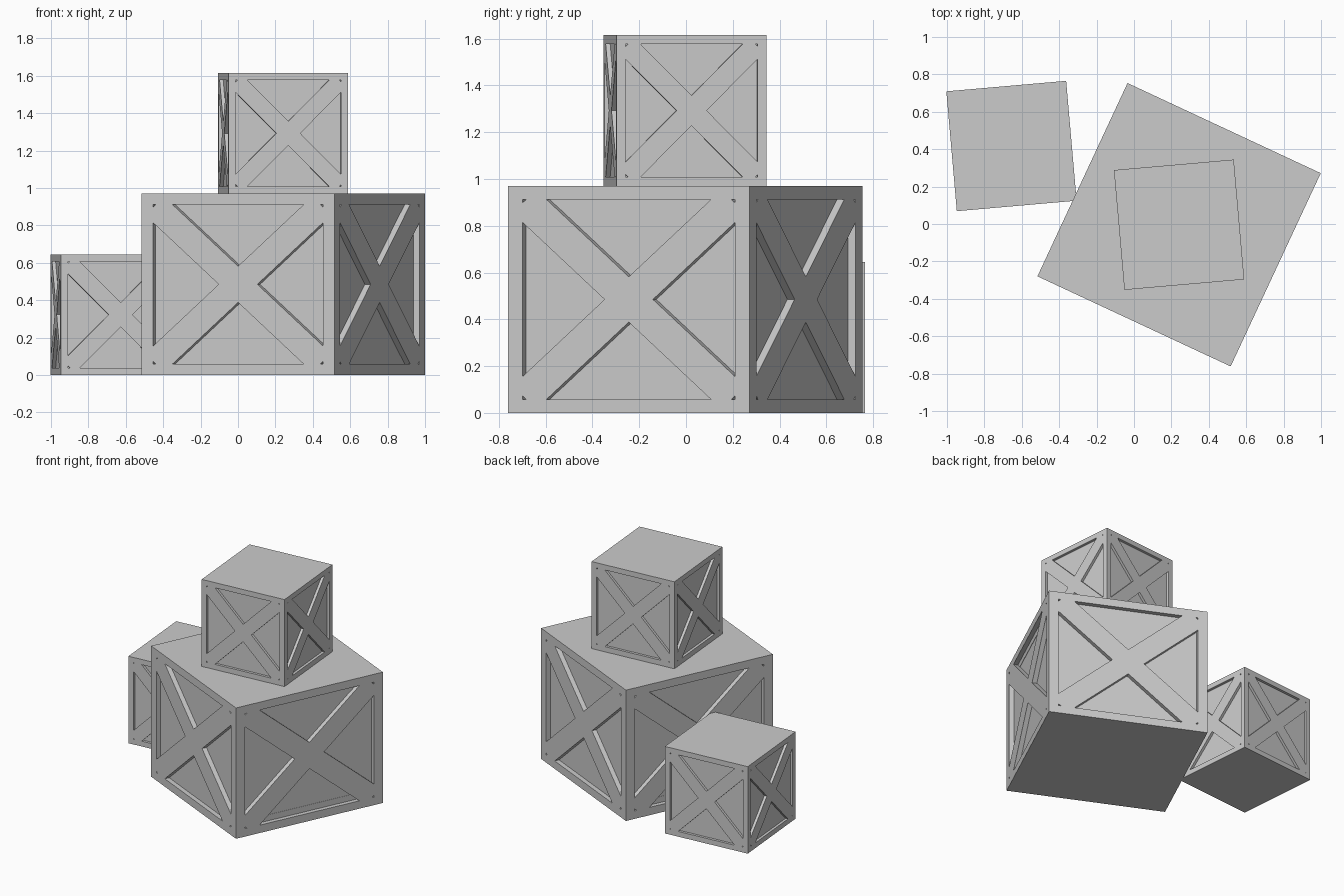
import bpy, bmesh
from math import radians, pi
from mathutils import Matrix, Vector

if "Cube" in bpy.data.objects:
    bpy.data.objects.remove(bpy.data.objects["Cube"])

INNER, APEX, BASE, CLIP, DEPTH = 0.88, 0.2, 0.68, 0.85, 0.06


def add_prism(bm, pts, near, far, rot):
    """Prism on the -y side: (u, v) outline from y=-near to y=-far, then rotated."""
    a = [bm.verts.new(rot @ Vector((u, -near, v))) for u, v in pts]
    b = [bm.verts.new(rot @ Vector((u, -far, v))) for u, v in pts]
    n = len(pts)
    faces = [bm.faces.new(a), bm.faces.new(b[::-1])]
    for i in range(n):
        j = (i + 1) % n
        faces.append(bm.faces.new((a[j], a[i], b[i], b[j])))
    bmesh.ops.recalc_face_normals(bm, faces=faces)


def quarter_turns(pts):
    """The outline repeated four times around the panel centre."""
    for _ in range(4):
        yield pts
        pts = [(-v, u) for u, v in pts]


def make_object(name, bm):
    me = bpy.data.meshes.new(name)
    bm.to_mesh(me)
    bm.free()
    ob = bpy.data.objects.new(name, me)
    bpy.context.collection.objects.link(ob)
    return ob


def side_rot(k):
    return Matrix.Rotation(k * pi / 2, 4, 'Z')


# Unit crate mesh: cube with triangular recesses leaving a frame and X brace
bm = bmesh.new()
bmesh.ops.create_cube(bm, size=2)
body = make_object("crate_blank", bm)

bm = bmesh.new()
large = [(-BASE, INNER), (0, APEX), (BASE, INNER)]
corner = [(INNER, INNER), (CLIP, INNER), (INNER, CLIP)]
for k in range(4):
    for shape in (large, corner):
        for pts in quarter_turns(shape):
            add_prism(bm, pts, 1 - DEPTH, 1.1, side_rot(k))
cutter = make_object("recess_cutter", bm)
cutter.hide_render = True

mod = body.modifiers.new("recesses", 'BOOLEAN')
mod.operation, mod.solver, mod.object = 'DIFFERENCE', 'EXACT', cutter
dg = bpy.context.evaluated_depsgraph_get()
crate_mesh = bpy.data.meshes.new_from_object(body.evaluated_get(dg))
bpy.data.objects.remove(body)
bpy.data.objects.remove(cutter)


def place(ob, x, y, z, size, height, angle):
    ob.location = (x, y, z + height / 2)
    ob.scale = (size / 2, size / 2, height / 2)
    ob.rotation_euler.z = radians(angle)


# The three stacked crates: x, y, base z, width, height, angle
crates = {
    "large_crate": (0.241, -0.004, 0, 1.14, 0.97, -25),
    "top_crate": (0.241, -0.004, 0.97, 0.643, 0.645, 5),
    "floor_crate": (-0.655, 0.417, 0, 0.643, 0.645, 5),
}
for name, spec in crates.items():
    ob = bpy.data.objects.new(name, crate_mesh.copy())
    bpy.context.collection.objects.link(ob)
    place(ob, *spec)

# Thin battens inside the end panels of the large crate
bm = bmesh.new()
for k in (1, 3):
    for s in (1, -1):
        strip = [(-0.59, 0.79 * s), (0.59, 0.79 * s), (BASE, INNER * s), (-BASE, INNER * s)]
        add_prism(bm, strip, 1 - DEPTH - 0.002, 1 - DEPTH + 0.003, side_rot(k))
place(make_object("panel_battens", bm), *crates["large_crate"])
